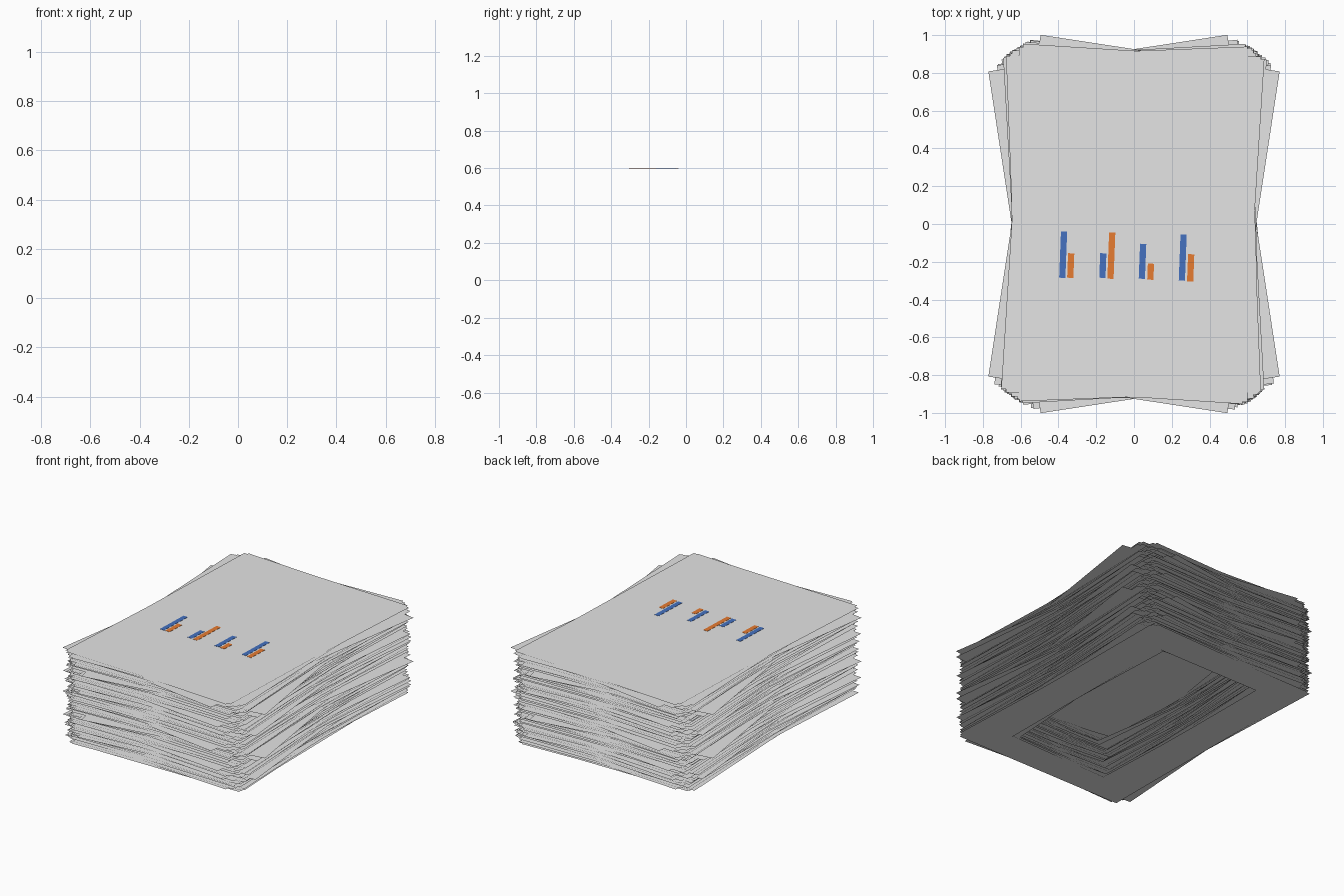
import bpy, bmesh, math, random
from mathutils import Matrix, Vector

if "Cube" in bpy.data.objects:
    bpy.data.objects.remove(bpy.data.objects["Cube"])

random.seed(7)
HALF_X, HALF_Y = 0.64, 0.915      # half size of one sheet
HOLE_X, HOLE_Y = 0.39, 0.72       # half size of the hollow inside the pile
COUNT, BLOCK = 90, 0.3            # sheets per ream, ream spacing
STEP = 0.2988 / (COUNT - 1)


def material(name, rgb):
    m = bpy.data.materials.new(name)
    m.diffuse_color = (*rgb, 1)
    m.use_nodes = True
    m.node_tree.nodes["Principled BSDF"].inputs["Base Color"].default_value = m.diffuse_color
    return m


def add_object(name, bm, mat):
    mesh = bpy.data.meshes.new(name)
    bm.to_mesh(mesh)
    bm.free()
    mesh.materials.append(mat)
    ob = bpy.data.objects.new(name, mesh)
    bpy.context.collection.objects.link(ob)
    return ob


def corners(bm, hx, hy, place):
    return [bm.verts.new(place @ Vector((sx * hx, sy * hy, 0)))
            for sx, sy in ((-1, -1), (1, -1), (1, 1), (-1, 1))]


paper = material("paper white", (0.78, 0.78, 0.78))
blue = material("chart blue", (0.058, 0.165, 0.53))
orange = material("chart orange", (0.80, 0.20, 0.031))

# Ream: loose sheets, each slightly turned and shifted; hollow under the top ones
bm = bmesh.new()
special = {0: 0.4, 24: 5.5, 41: -6, 66: 8.7, 81: -8.7, COUNT - 1: -2.2}
for i in range(COUNT):
    turn = special.get(i, max(-7, min(7, random.gauss(0, 2.2))))
    shift = (random.uniform(-0.008, 0.008), random.uniform(-0.006, 0.006), i * STEP)
    if i in (66, 81):
        shift = (0, 0, i * STEP)
    place = Matrix.Translation(shift) @ Matrix.Rotation(math.radians(turn), 4, 'Z')
    outer = corners(bm, HALF_X, HALF_Y, place)
    if i >= COUNT - 6:
        bm.faces.new(outer)
    else:
        inner = corners(bm, HOLE_X, HOLE_Y, place)
        for k in range(4):
            n = (k + 1) % 4
            bm.faces.new((outer[k], outer[n], inner[n], inner[k]))
lower = add_object("lower_ream", bm, paper)

# Second ream is the same pile set on top
upper = bpy.data.objects.new("upper_ream", lower.data)
upper.location.z = BLOCK
bpy.context.collection.objects.link(upper)

# Bar chart printed on the top sheet: (x, base y, top y)
bars = {
    "blue_bars": (blue, [(-0.375, -0.285, -0.04), (-0.165, -0.285, -0.155),
                         (0.045, -0.29, -0.105), (0.258, -0.30, -0.055)]),
    "orange_bars": (orange, [(-0.335, -0.285, -0.155), (-0.12, -0.29, -0.045),
                             (0.088, -0.295, -0.21), (0.30, -0.305, -0.16)]),
}
for name, (mat, items) in bars.items():
    bm = bmesh.new()
    for x, y0, y1 in items:
        place = (Matrix.Translation((x, (y0 + y1) / 2, 0.5994))
                 @ Matrix.Rotation(math.radians(-2.2), 4, 'Z')
                 @ Matrix.Diagonal((0.033, y1 - y0, 0.0012, 1)))
        bmesh.ops.create_cube(bm, size=1, matrix=place)
    add_object(name, bm, mat)
